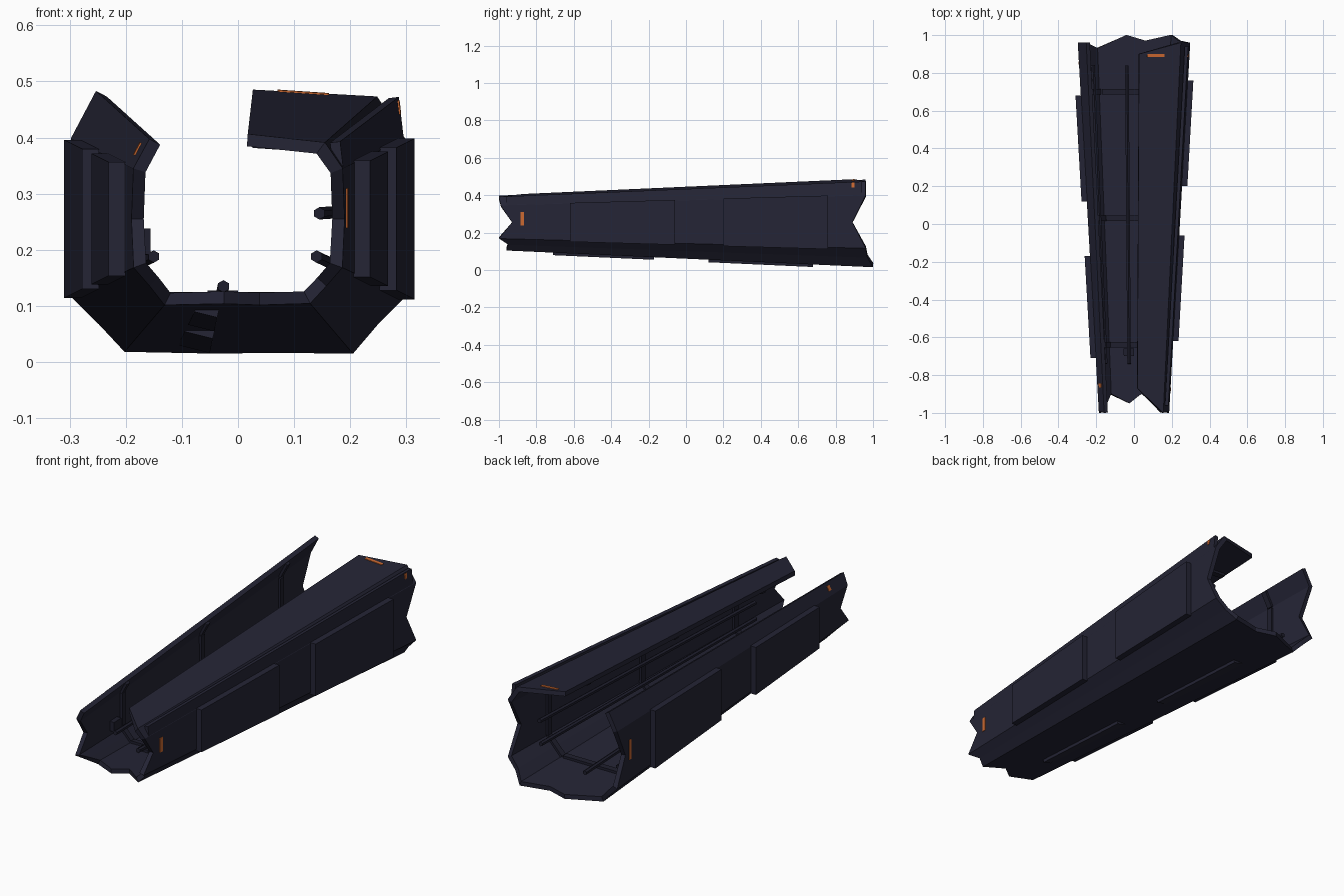
import bpy, bmesh
from mathutils import Vector

cube = bpy.data.objects.get("Cube")
if cube:
    bpy.data.objects.remove(cube, do_unlink=True)

MID_Z = 0.255   # height of the hull axis
WALL = 0.022    # hull wall thickness


def material(name, rgb):
    m = bpy.data.materials.new(name)
    m.use_nodes = True
    m.diffuse_color = (*rgb, 1)
    bsdf = m.node_tree.nodes["Principled BSDF"]
    bsdf.inputs["Base Color"].default_value = (*rgb, 1)
    bsdf.inputs["Roughness"].default_value = 0.7
    return m


navy = material("dark navy", (0.018, 0.018, 0.036))
shade = material("deep navy", (0.013, 0.013, 0.026))
orange = material("signal orange", (0.6, 0.14, 0.03))


def scale(y):
    return 0.62 + 0.19 * (y + 1)


def at(p, y):
    """Place a section point (x, z of the wide end) at depth y of the taper."""
    s = scale(y)
    return Vector((p[0] * s, y, MID_Z + (p[1] - MID_Z) * s))


def mesh_object(name, verts, faces, mat):
    me = bpy.data.meshes.new(name)
    me.from_pydata(verts, [], faces)
    bm = bmesh.new()
    bm.from_mesh(me)
    if len(verts) == 8 or len(faces) < 9:
        bmesh.ops.recalc_face_normals(bm, faces=bm.faces)
    bm.to_mesh(me)
    bm.free()
    me.materials.append(mat)
    ob = bpy.data.objects.new(name, me)
    bpy.context.collection.objects.link(ob)
    return ob


def plate(name, a, b, y0, y1, low, high, mat):
    """Tapered slab on the section edge a-b, from offset low to high outward."""
    d = (Vector(b) - Vector(a)).normalized()
    out = Vector((d.y, 0, -d.x))
    verts = [at(p, y) + out * h for h in (low, high) for y in (y0, y1) for p in (a, b)]
    faces = [(0, 1, 3, 2), (4, 5, 7, 6), (0, 1, 5, 4), (2, 3, 7, 6), (0, 2, 6, 4), (1, 3, 7, 5)]
    return mesh_object(name, verts, faces, mat)


def along(a, b, t0, t1):
    a, b = Vector(a), Vector(b)
    return a.lerp(b, t0), a.lerp(b, t1)


# Broken octagonal hull: x, z, front end y, back end y around the section
section = [
    (-0.255, 0.485, -1.00, 0.96), (-0.30, 0.40, -0.99, 0.96),
    (-0.30, 0.255, -0.93, 0.89), (-0.30, 0.115, -1.00, 0.96),
    (-0.25, 0.065, -0.95, 0.95), (-0.205, 0.015, -0.90, 0.93),
    (-0.04, 0.015, -0.95, 1.00), (0.06, 0.015, -0.90, 0.97),
    (0.205, 0.015, -0.96, 1.00), (0.25, 0.065, -0.95, 0.97),
    (0.30, 0.115, -1.00, 0.96), (0.30, 0.255, -0.93, 0.89),
    (0.30, 0.40, -0.99, 0.96), (0.25, 0.475, -1.00, 0.96),
    (0.027, 0.49, -0.87, 0.90),
]
verts, faces = [], []
for x, z, front, back in section:
    verts += [at((x, z), front), at((x, z), back)]
for i in range(0, len(verts) - 2, 2):
    faces.append((i, i + 1, i + 3, i + 2))
hull = mesh_object("hull_shell", verts, faces, navy)
solid = hull.modifiers.new("wall", "SOLIDIFY")
solid.thickness = WALL
solid.offset = -1
solid.use_even_offset = True

# Armour plates on both side walls
for i, (y0, y1) in enumerate([(-0.62, -0.06), (0.20, 0.76)]):
    plate(f"left_side_plate_{i}", (0.30, 0.105), (0.30, 0.405), y0, y1, -0.002, 0.028, navy)
for i, (y0, y1) in enumerate([(-0.71, -0.17), (0.12, 0.68)]):
    plate(f"right_side_plate_{i}", (-0.30, 0.405), (-0.30, 0.105), y0, y1, -0.002, 0.028, navy)
    # Slanted keel strips below the floor
    plate(f"keel_strip_{i}", (-0.11, 0.03), (-0.05, 0.015), y0, y1, -0.005, 0.014, navy)

# Raised fin along the upper left corner
plate("upper_left_fin", (0.30, 0.39), (0.29, 0.475), -0.96, 0.94, -0.018, 0.0, navy)

# Frame rings inside the hull
corners = [p[:2] for i, p in enumerate(section) if i not in (2, 4, 6, 7, 9, 11)]
for r, y in enumerate((-0.64, 0.03, 0.70)):
    for i, (a, b) in enumerate(zip(corners, corners[1:])):
        a2, b2 = along(a, b, 0.06, 0.94)
        plate(f"frame_ring_{r}_{i}", a2, b2, y - 0.014, y + 0.014,
              -WALL - 0.012, -WALL + 0.004, shade)

# Long conduits running inside the hull
PIPE_FRONT = scale(-0.74)
for i, (x, z) in enumerate([(-0.026, 0.135), (-0.150, 0.188), (0.145, 0.265), (0.140, 0.188)]):
    p = (x / PIPE_FRONT, MID_Z + (z - MID_Z) / PIPE_FRONT)
    a, b = at(p, -0.74), at(p, 0.84)
    bpy.ops.mesh.primitive_cylinder_add(vertices=6, radius=0.011, depth=(b - a).length,
                                        location=(a + b) / 2)
    pipe = bpy.context.object
    pipe.name = f"conduit_{i}"
    pipe.rotation_mode = "QUATERNION"
    pipe.rotation_quaternion = (b - a).to_track_quat("Z", "Y")
    pipe.data.materials.append(shade)

# Brackets holding the conduits at the narrow end
plate("right_bracket", (-0.285, 0.23), (-0.285, 0.16), -0.74, -0.68, -0.035, -0.005, shade)
plate("floor_bracket", (-0.08, 0.03), (0.0, 0.03), -0.70, -0.66, -0.025, 0.0, shade)

# Orange marker stripes
marks = [
    ("left_front_mark", (0.30, 0.23), (0.30, 0.34), -0.885, -0.865),
    ("right_back_mark", (-0.30, 0.32), (-0.30, 0.22), 0.845, 0.86),
    ("top_mark", *along(section[13][:2], section[14][:2], 0.38, 0.80), 0.885, 0.90),
    ("fin_mark", *along((0.30, 0.39), (0.29, 0.475), 0.65, 0.95), 0.885, 0.90),
    ("right_front_mark", *along(section[0][:2], section[1][:2], 0.25, 0.65), -0.865, -0.845),
]
for name, a, b, y0, y1 in marks:
    plate(name, a, b, y0, y1, -0.001, 0.003, orange)
